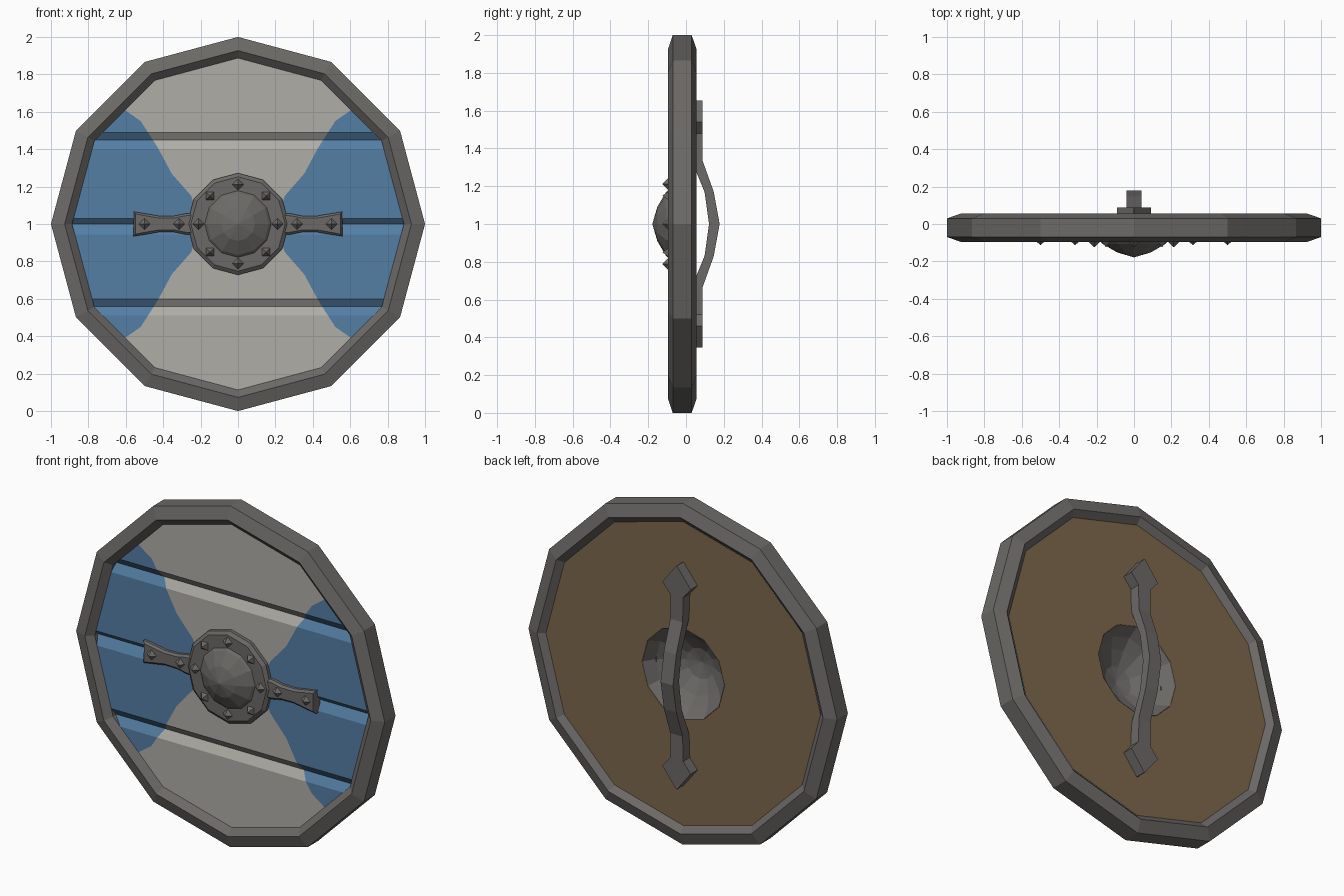
import bpy, bmesh, math

if "Cube" in bpy.data.objects:
    bpy.data.objects.remove(bpy.data.objects["Cube"])

CZ = 1.0  # height of the shield centre


def material(name, rgb):
    m = bpy.data.materials.new(name)
    m.diffuse_color = (*rgb, 1)
    m.use_nodes = True
    m.node_tree.nodes["Principled BSDF"].inputs["Base Color"].default_value = m.diffuse_color
    return m


METAL = material("dark iron", (0.150, 0.143, 0.135))
WHITE = material("pale paint", (0.43, 0.42, 0.39))
BLUE = material("blue paint", (0.088, 0.21, 0.37))
WOOD = material("brown wood", (0.205, 0.138, 0.070))


def finish(name, bm, mats, recalc=True):
    bmesh.ops.remove_doubles(bm, verts=bm.verts[:], dist=1e-5)
    if recalc:
        bmesh.ops.recalc_face_normals(bm, faces=bm.faces[:])
    me = bpy.data.meshes.new(name)
    bm.to_mesh(me)
    bm.free()
    for m in mats:
        me.materials.append(m)
    ob = bpy.data.objects.new(name, me)
    bpy.context.collection.objects.link(ob)
    return ob


def loft(name, rings, mat, closed=False):
    """Skin equal-sized rings of points, capping the ends unless closed."""
    bm = bmesh.new()
    vs = [[bm.verts.new(p) for p in r] for r in rings]
    n = len(rings[0])
    pairs = list(zip(vs, vs[1:] + vs[:1])) if closed else list(zip(vs, vs[1:]))
    for a, b in pairs:
        for i in range(n):
            j = (i + 1) % n
            bm.faces.new((a[i], a[j], b[j], b[i]))
    if not closed:
        bm.faces.new(vs[0])
        bm.faces.new(vs[-1])
    return finish(name, bm, [mat])


def circle(r, y, n=12, x=0, z=CZ, turn=0):
    return [(x + r * math.sin(turn + 2 * math.pi * i / n), y,
             z + r * math.cos(turn + 2 * math.pi * i / n)) for i in range(n)]


def interp(table, t):
    for (a, va), (b, vb) in zip(table, table[1:]):
        if a <= t <= b:
            return va + (vb - va) * (t - a) / (b - a)
    return table[-1][1] if t > table[-1][0] else table[0][1]


# Iron rim
loft("rim", [circle(r, y) for r, y in [
    (1, -0.07), (1, 0.03), (0.927, 0.055), (0.887, 0.02),
    (0.887, -0.06), (0.927, -0.095)]], METAL, closed=True)

# Painted front planks: V grooves, blue wedges and a round hole under the boss
R, HOLE, FACE, GROOVE = 0.89, 0.245, -0.06, -0.032
half_width = [(0, R), (R * 0.5, R * 0.866), (R * 0.866, R * 0.5), (R, 0)]
wedge = [(0, 0.2), (0.15, 0.25), (0.27, 0.355), (0.41, 0.43), (0.55, 0.52), (0.61, 0.615), (0.9, 1)]
depth = [(-1, FACE)]
for top, mid, low in [(-0.40, -0.44, -0.49), (0.03, 0.0, -0.055), (0.49, 0.45, 0.40)]:
    depth += [(low, FACE), (mid, GROOVE), (top, FACE)]
depth += [(1, FACE)]
marks = {t for t, _ in depth[1:-1]}
for t in [0.05, 0.1, 0.15, 0.19, 0.22, 0.235, HOLE, 0.27, 0.41, 0.55, 0.61, R * 0.5, R * 0.866, R]:
    marks |= {t, -t}

bm = bmesh.new()
rows = []
for t in sorted(marks):
    w = interp(half_width, abs(t))
    h = math.sqrt(max(0, HOLE ** 2 - t * t))
    b = min(w, max(h, interp(wedge, abs(t))))
    rows.append([(x, interp(depth, t), CZ + t) for x in (-w, -b, -h, h, b, w)])
for a, b in zip(rows, rows[1:]):
    for i in range(5):
        quad = [a[i], a[i + 1], b[i + 1], b[i]]
        pts = [p for k, p in enumerate(quad) if math.dist(p, quad[k - 1]) > 1e-5]
        if i == 2 or len(pts) < 3:
            continue
        f = bm.faces.new([bm.verts.new(p) for p in pts])
        f.material_index = 1 if i in (0, 4) else 0
finish("front_planks", bm, [WHITE, BLUE], recalc=False)

# Wooden backing with a round opening
bm = bmesh.new()
outer, inner = [[bm.verts.new(p) for p in circle(r, 0.025)] for r in (R, 0.265)]
for i in range(12):
    j = (i + 1) % 12
    bm.faces.new((outer[i], outer[j], inner[j], inner[i]))
bmesh.ops.recalc_face_normals(bm, faces=bm.faces[:])
for f in bm.faces:
    f.normal_update()
    if f.normal.y < 0:
        f.normal_flip()
finish("back_board", bm, [WOOD], recalc=False)

# Hollow boss: cavity at the back, flange and dome at the front
loft("boss", [circle(r, y) for r, y in [
    (0.001, -0.15), (0.09, -0.132), (0.17, -0.085), (0.225, -0.04), (0.267, 0.026),
    (0.272, 0.02), (0.272, -0.08), (0.252, -0.095), (0.178, -0.095),
    (0.165, -0.108), (0.09, -0.152), (0.001, -0.178)]], METAL)

# Iron straps either side of the boss, waisted and chamfered
for s, side in ((-1, "left"), (1, "right")):
    rings = []
    for x, h in [(0.22, 0.06), (0.28, 0.056), (0.34, 0.044), (0.42, 0.043), (0.49, 0.055), (0.56, 0.066)]:
        c = 0.012
        xf = x - (c if x > 0.55 else 0)
        rings.append([(s * x, -0.04, CZ - h), (s * x, -0.076, CZ - h), (s * xf, -0.087, CZ - h + c),
                      (s * xf, -0.087, CZ + h - c), (s * x, -0.076, CZ + h), (s * x, -0.04, CZ + h)])
    loft("strap_" + side, rings, METAL)


# Pyramid studs
def stud(name, x, z, base, tip, turn):
    loft(name, [circle(0.036, base, 4, x, z, turn), circle(0.001, tip, 4, x, z, turn)], METAL)


for i in range(8):
    a = i * math.pi / 4
    stud("flange_stud", 0.212 * math.sin(a), CZ + 0.212 * math.cos(a), -0.09, -0.124, a)
for x in (-0.5, -0.315, 0.315, 0.5):
    stud("strap_stud", x, CZ, -0.082, -0.112, 0)

# Bowed hand grip with arrowhead mounting plates: height, half width, inner y, outer y
half = [(0.655, 0.002, 0.02, 0.088), (0.54, 0.092, 0.02, 0.088), (0.48, 0.042, 0.02, 0.088),
        (0.335, 0.04, 0.03, 0.088), (0.17, 0.04, 0.098, 0.147)]
path = half + [(0, 0.04, 0.122, 0.178)] + [(-t, w, a, b) for t, w, a, b in reversed(half)]
loft("hand_grip", [[(-w, a, CZ + t), (w, a, CZ + t), (w, b, CZ + t), (-w, b, CZ + t)]
                   for t, w, a, b in path], METAL)
